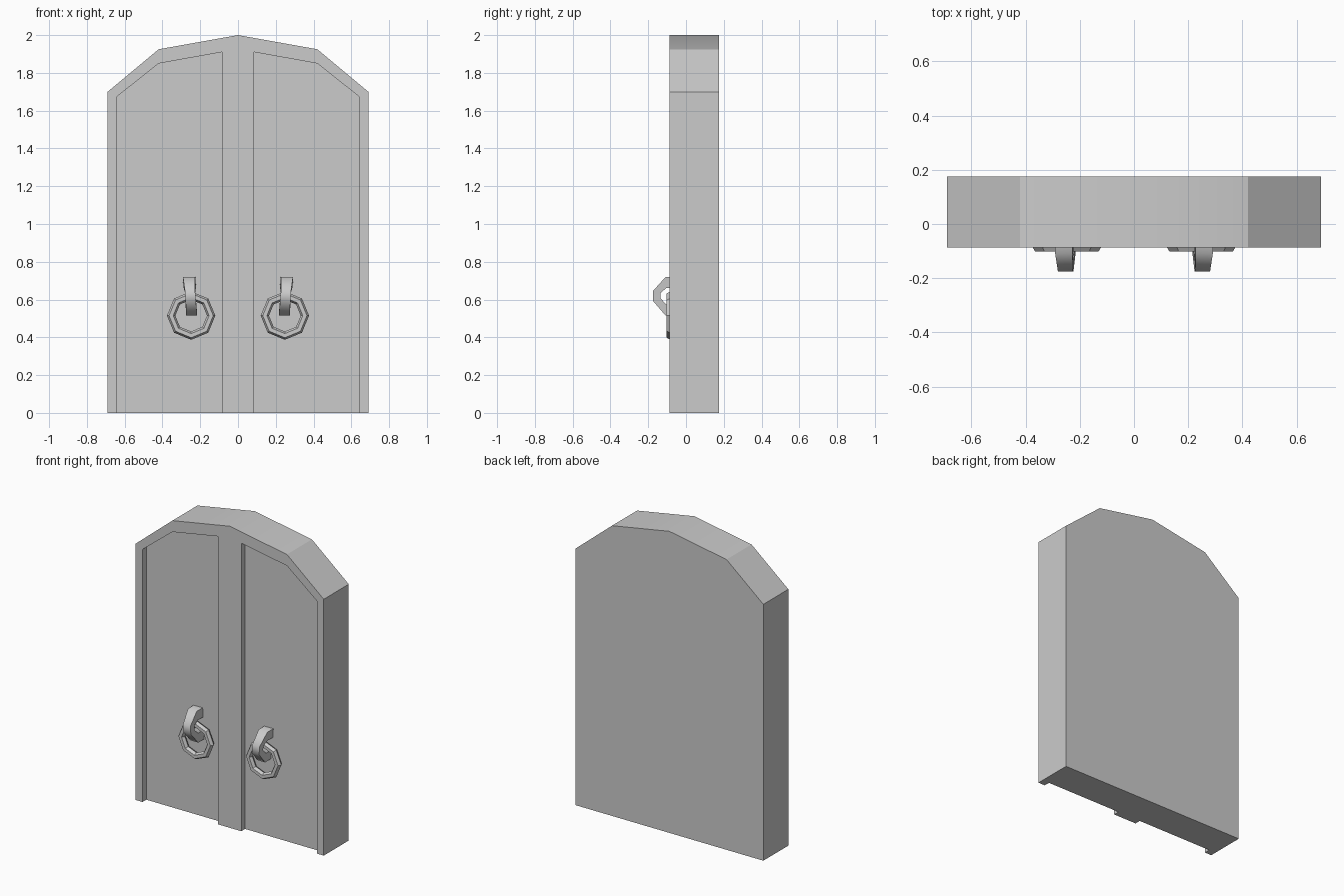
import bpy, bmesh
from math import radians, sin, cos, pi
from mathutils import Matrix

if "Cube" in bpy.data.objects:
    bpy.data.objects.remove(bpy.data.objects["Cube"])


def finish(bm, name, angle=25):
    bmesh.ops.recalc_face_normals(bm, faces=bm.faces[:])
    me = bpy.data.meshes.new(name)
    bm.to_mesh(me)
    bm.free()
    ob = bpy.data.objects.new(name, me)
    bpy.context.collection.objects.link(ob)
    smooth(ob, angle)
    return ob


def smooth(ob, angle):
    bpy.ops.object.select_all(action='DESELECT')
    ob.select_set(True)
    bpy.context.view_layer.objects.active = ob
    bpy.ops.object.shade_smooth_by_angle(angle=radians(angle))


def prism(name, pts, y0, y1):
    """Extrude an x-z outline along y."""
    bm = bmesh.new()
    face = bm.faces.new([bm.verts.new((x, y0, z)) for x, z in pts])
    new = bmesh.ops.extrude_face_region(bm, geom=[face])['geom']
    bmesh.ops.translate(bm, vec=(0, y1 - y0, 0),
                        verts=[v for v in new if isinstance(v, bmesh.types.BMVert)])
    return finish(bm, name)


# Arched door slab
door = prism("door_slab", [(-.69, 0), (.69, 0), (.69, 1.70), (.42, 1.925), (0, 2),
                           (-.42, 1.925), (-.69, 1.70)], -.087, .175)

# Sunken panels, open at the bottom
for s in (-1, 1):
    cutter = prism("panel_cutter", [(s * x, z) for x, z in
                   [(.085, -.1), (.64, -.1), (.64, 1.675), (.42, 1.85), (.085, 1.91)]],
                   -.2, -.047)
    cutter.hide_render = True
    mod = door.modifiers.new("panel", 'BOOLEAN')
    mod.operation = 'DIFFERENCE'
    mod.solver = 'EXACT'
    mod.object = cutter
    bpy.ops.object.select_all(action='DESELECT')
    bpy.context.view_layer.objects.active = door
    door.select_set(True)
    bpy.ops.object.modifier_apply(modifier=mod.name)
    bpy.data.objects.remove(cutter)
smooth(door, 25)


def pull_ring(name, cx):
    bpy.ops.mesh.primitive_torus_add(major_segments=8, minor_segments=6,
                                     major_radius=.106, minor_radius=.022,
                                     location=(cx, -.083, .515), rotation=(pi / 2, 0, 0))
    ob = bpy.context.object
    ob.name = name
    smooth(ob, 30)


def strap(name, s):
    """C-shaped staple, swept as rectangles between outer and inner y-z paths."""
    outer = [(-.045, .72), (-.108, .72), (-.175, .645), (-.175, .593), (-.108, .515), (-.045, .515)]
    inner = [(-.045, .66), (-.105, .66), (-.134, .636), (-.134, .605), (-.105, .575), (-.045, .575)]
    half = [.033, .032, .027, .027, .029, .029]
    bm = bmesh.new()
    rings = []
    for (yo, zo), (yi, zi), h in zip(outer, inner, half):
        def vert(side, y, z):
            x = s * (.252 + .07 * (z - .617)) + side * h
            return bm.verts.new((x, y, z))
        rings.append([vert(-1, yo, zo), vert(1, yo, zo), vert(1, yi, zi), vert(-1, yi, zi)])
    for a, b in zip(rings, rings[1:]):
        for i in range(4):
            j = (i + 1) % 4
            bm.faces.new((a[i], a[j], b[j], b[i]))
    bm.faces.new(rings[0])
    bm.faces.new(rings[-1])
    edges = [e for a in rings for e in bm.edges
             if e.verts[0] in a and e.verts[1] in a and
             {e.verts[0], e.verts[1]} == {a[0], a[1]}]
    finish(bm, name, 60)


# Door pulls, one per leaf
for side, s in (("left", -1), ("right", 1)):
    pull_ring(side + "_pull_ring", s * .248)
    strap(side + "_ring_staple", s)
